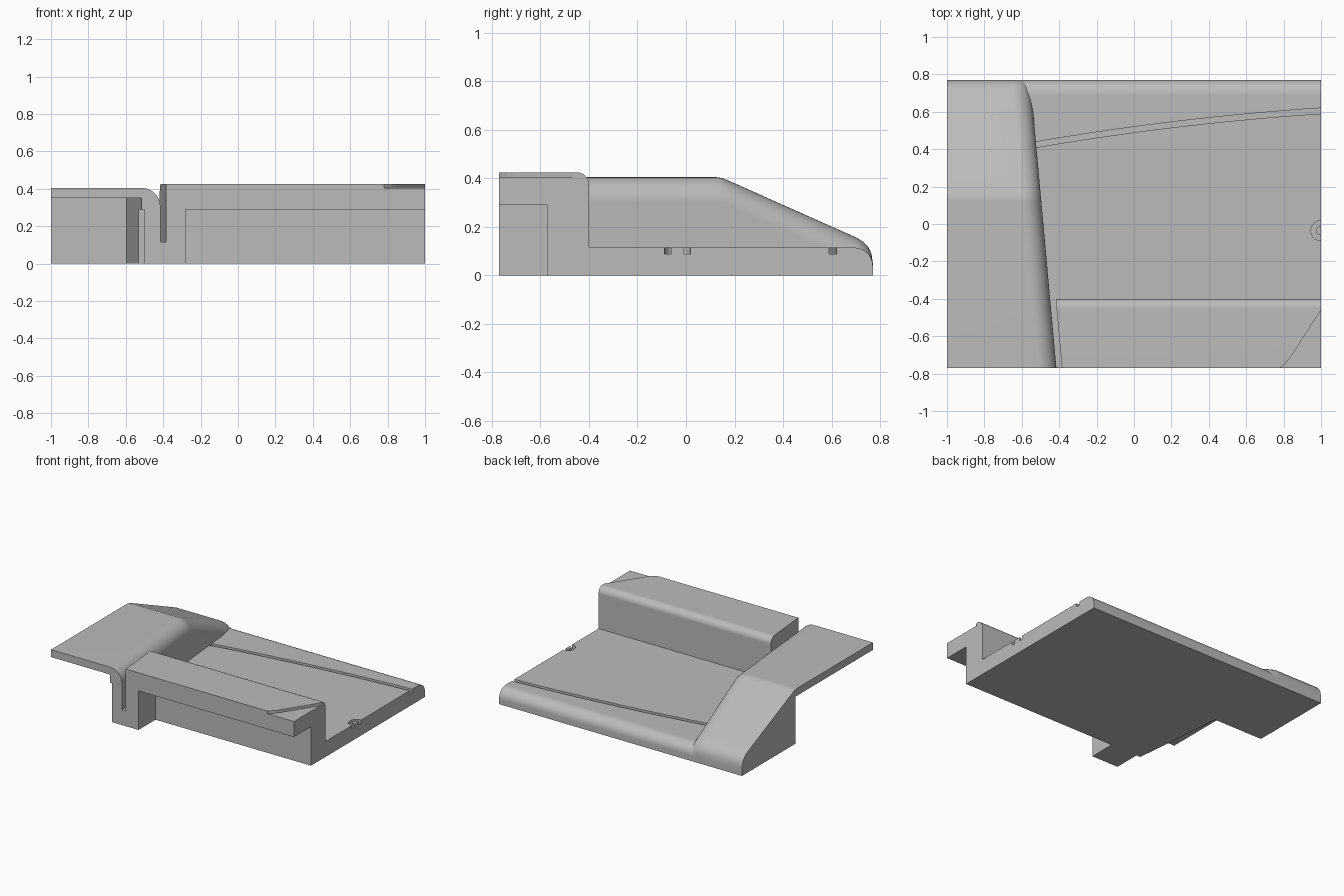
import bpy, bmesh
from math import sin, cos, pi, radians

cube = bpy.data.objects.get("Cube")
if cube:
    bpy.data.objects.remove(cube, do_unlink=True)

grey = bpy.data.materials.new("plain grey")
grey.use_nodes = True
COLOUR = (0.5, 0.5, 0.5, 1)
grey.diffuse_color = COLOUR
grey.node_tree.nodes["Principled BSDF"].inputs["Base Color"].default_value = COLOUR

BACK, FRONT, FLOOR, SLOT, R = 0.77, -0.77, 0.115, 0.03, 0.1


def edge(y):
    """x of the slanted right edge of the side ramp."""
    return -0.415 - 0.0906 * (y - FRONT)


def loft(name, sections, cyclic=False):
    """Skin between matching sections; cap the ends unless cyclic."""
    bm = bmesh.new()
    rings = [[bm.verts.new(p) for p in s] for s in sections]
    n = len(rings[0])
    pairs = list(zip(rings, rings[1:])) + ([(rings[-1], rings[0])] if cyclic else [])
    for a, b in pairs:
        for i in range(n):
            j = (i + 1) % n
            bm.faces.new((a[i], a[j], b[j], b[i]))
    if not cyclic:
        bm.faces.new(rings[0])
        bm.faces.new(rings[-1])
    bmesh.ops.recalc_face_normals(bm, faces=bm.faces)
    mesh = bpy.data.meshes.new(name)
    bm.to_mesh(mesh)
    bm.free()
    mesh.materials.append(grey)
    ob = bpy.data.objects.new(name, mesh)
    bpy.context.collection.objects.link(ob)
    return ob


def prism(name, outline, z0, z1):
    return loft(name, [[(x, y, z) for x, y in outline] for z in (z0, z1)])


def along_x(name, profile, offset):
    """Extrude a y-z profile from the slanted edge to the left end."""
    return loft(name, [[(edge(y) + offset, y, z) for y, z in profile],
                       [(1, y, z) for y, z in profile]])


def cut(ob, cutter):
    m = ob.modifiers.new("cut", "BOOLEAN")
    m.operation, m.solver, m.object = "DIFFERENCE", "EXACT", cutter
    cutter.hide_render = True
    cutter.hide_viewport = True
    cutter.display_type = "WIRE"


def arc(cx, cz, rx, rz, steps=8):
    """Quarter ellipse from the top round to the outer side."""
    return [(cx + rx * sin(pi / 2 * i / steps), cz + rz * cos(pi / 2 * i / steps))
            for i in range(steps + 1)]


# Floor plate with rounded back edge
floor = along_x("floor", [(-0.57, 0), (-0.57, FLOOR)]
                + arc(0.69, 0.04, 0.08, FLOOR - 0.04) + [(BACK, 0)], -0.08)

# Curved groove across the floor
groove = []
for i in range(17):
    x = -0.7 + 1.75 * i / 16
    t = (x + 0.52) / 1.52
    y = 0.41 + 0.18 * t + 0.08 * t * (1 - t)
    groove.append([(x, y, 0.088), (x, y + 0.03, 0.088), (x, y + 0.03, 0.2), (x, y, 0.2)])
cut(floor, loft("groove_cutter", groove))

# Round groove at the left end of the floor
ring = []
for i in range(32):
    a = 2 * pi * (i + 0.5) / 32
    ring.append([(1 + r * cos(a), -0.035 + r * sin(a), z)
                 for r, z in ((0.026, 0.088), (0.054, 0.088), (0.054, 0.2), (0.026, 0.2))])
cut(floor, loft("ring_cutter", ring, cyclic=True))

# Raised front rail: wall plus overhang, rounded along its back top edge
rail = along_x("front_rail", [(-0.57, FLOOR), (-0.57, 0.29), (FRONT, 0.29), (FRONT, 0.425)]
               + arc(-0.45, 0.375, 0.05, 0.05) + [(-0.4, FLOOR)], SLOT)
cut(rail, prism("corner_cutter", [(1.1, -0.31), (1, -0.46), (0.845, -0.7), (0.82, -0.735),
                                  (0.78, FRONT), (0.76, -0.8), (1.1, -0.8)], 0.405, 0.6))

# Front foot below the rail, split by the narrow slot
prism("foot_base", [(edge(FRONT) - 0.05, FRONT), (-0.28, FRONT),
                    (-0.28, -0.57), (edge(-0.57) - 0.05, -0.57)], 0, FLOOR)
prism("foot_post", [(edge(FRONT) + SLOT, FRONT), (-0.28, FRONT),
                    (-0.28, -0.57), (edge(-0.57) + SLOT, -0.57)], FLOOR, 0.29)

# Side ramp: flat top, slope to the back, rounded along the slanted edge
spine = [(FRONT, 0.405), (0.125, 0.405), (0.15, 0.401), (0.175, 0.391)]
spine += [(0.175 + 0.525 * i / 6, 0.391 - 0.234 * i / 6) for i in range(1, 7)]
spine += [(0.73, 0.139), (0.752, 0.116), (0.765, 0.088), (BACK, 0.052)]
sections = []
for y, top in spine:
    x = edge(y)
    curve = [(px, max(pz, 0.01)) for px, pz in arc(x - R, top - R, R, R, 10)]
    outline = [(-1, 0), (-1, top)] + curve + [(x, 0)]
    sections.append([(px, y, pz) for px, pz in outline])
ramp = loft("side_ramp", sections)

# Open space under the ramp and beside the foot
cut(ramp, prism("hollow_cutter", [(-1.1, 0.14), (edge(0.14) - R, 0.14),
                                  (edge(-0.9) - R, -0.9), (-1.1, -0.9)], -0.2, 0.35))
cut(ramp, prism("foot_cutter", [(-0.7, -0.57), (-0.5, -0.57),
                                (-0.5, -0.9), (-0.7, -0.9)], -0.1, 0.29))

# Smooth the rounded edges, keep the rest sharp
for ob in (floor, rail, ramp):
    bpy.ops.object.select_all(action="DESELECT")
    ob.select_set(True)
    bpy.context.view_layer.objects.active = ob
    bpy.ops.object.shade_smooth_by_angle(angle=radians(25))
    ob.modifiers.new("even_normals", "WEIGHTED_NORMAL").keep_sharp = True
